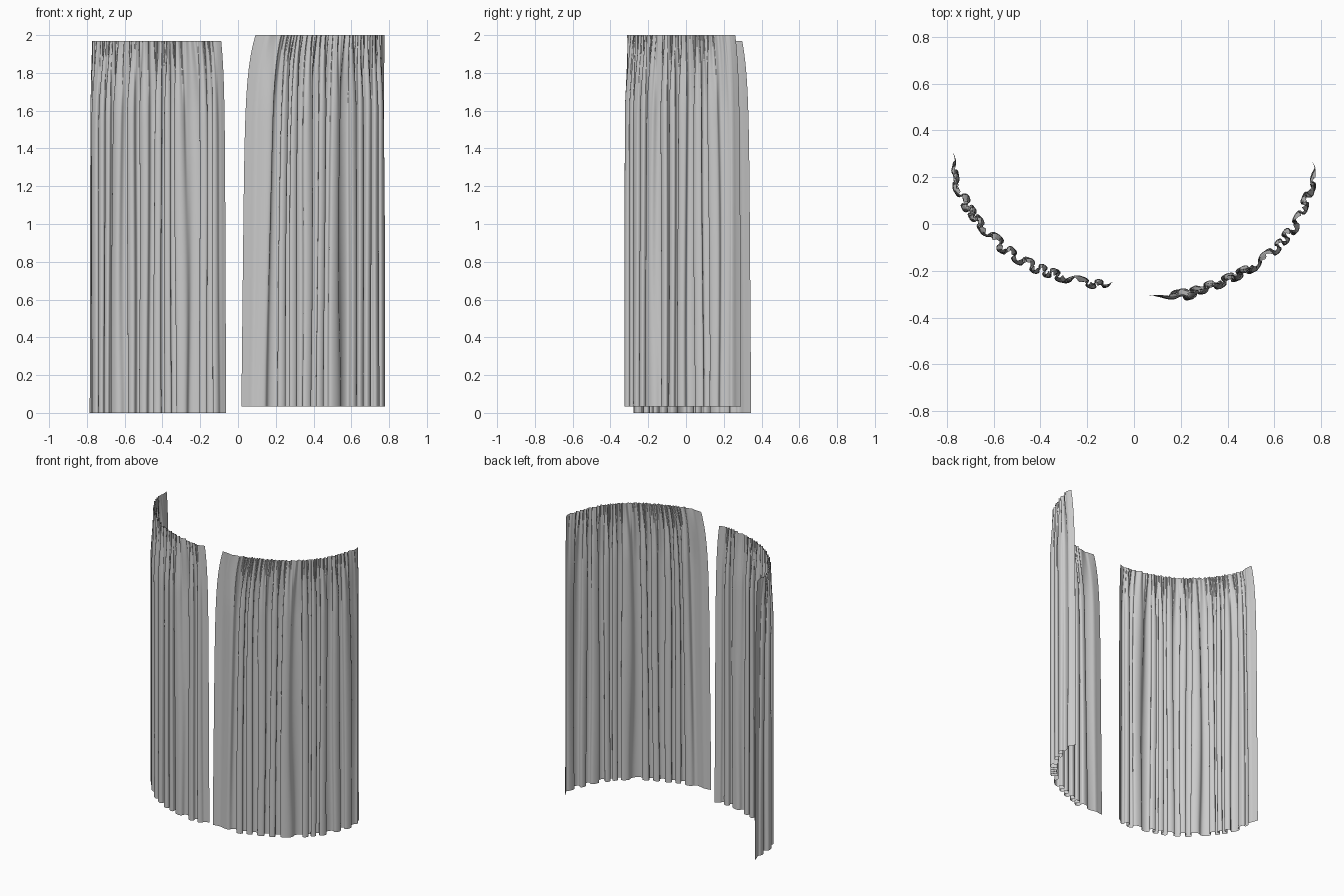
import bpy, math, random
from mathutils import Vector

if "Cube" in bpy.data.objects:
    bpy.data.objects.remove(bpy.data.objects["Cube"])

def smooth_path(pts, per=24):
    """Catmull-Rom curve through pts, resampled to even arc length lookup."""
    p = [Vector(q) for q in pts]
    p = [2 * p[0] - p[1]] + p + [2 * p[-1] - p[-2]]
    out = []
    for i in range(1, len(p) - 2):
        a, b, c, d = p[i - 1:i + 3]
        for k in range(per):
            t = k / per
            out.append(0.5 * (2 * b + (c - a) * t + (2 * a - 5 * b + 4 * c - d) * t * t
                              + (3 * b - a - 3 * c + d) * t ** 3))
    out.append(p[-2])
    lens = [0.0]
    for u, v in zip(out, out[1:]):
        lens.append(lens[-1] + (v - u).length)

    def at(s):
        s = min(max(s, 0), lens[-1])
        lo, hi = 0, len(lens) - 1
        while hi - lo > 1:
            m = (lo + hi) // 2
            if lens[m] <= s:
                lo = m
            else:
                hi = m
        f = (s - lens[lo]) / (lens[hi] - lens[lo])
        return out[lo].lerp(out[hi], f)
    return at, lens[-1]

def ramp(x):
    x = min(max(x, 0), 1)
    return x * x * (3 - 2 * x)

def curtain(name, pts, z0, z1, folds, flats, pulls, seed):
    """flats: flat hem length at each end; pulls: how far each end draws in at the top."""
    rnd = random.Random(seed)
    at, length = smooth_path(pts)
    ph = [rnd.uniform(0, 6.28) for _ in range(4)]
    heights = [rnd.uniform(0.75, 1.1) for _ in range(folds + 3)]
    cols, rows = folds * 36, 36
    verts, faces = [], []
    for r in range(rows + 1):
        d = (r / rows) ** 1.7                    # 0 at the header, 1 at the hem
        z = z1 + (z0 - z1) * d
        draw = 0.72 * math.exp(-d * 11) + 0.28 * (1 - d)
        gather = math.exp(-d * 7)                # fine gathers near the header
        big = 0.026 * (0.12 + 0.88 * ramp(d / 0.22 + 0.05))
        s0, s1 = pulls[0] * draw, length - pulls[1] * draw
        for c in range(cols + 1):
            u = c / cols
            s = s0 + (s1 - s0) * u
            fade = ramp(u * length / flats[0] - 0.25) * ramp((1 - u) * length / flats[1] - 0.25)
            # slightly irregular folds
            w = (u * folds + 0.22 * math.sin(u * 17 + ph[0]) + 0.15 * math.sin(u * 31 + ph[1])
                 + 0.06 * math.sin(d * 4 + u * 23 + ph[2]))
            a = w * 2 * math.pi
            k = max(w, 0)
            i = min(int(k), folds + 1)
            h = heights[i] + (heights[i + 1] - heights[i]) * ramp(k - int(k))
            off = fade * h * big * math.sin(a)
            off += fade * gather * (0.006 * math.sin(3 * a + ph[3])
                                    + 0.003 * math.sin(5 * a + 2 * math.sin(u * 40)))
            slide = -fade * big * 0.42 * math.sin(2 * a)   # rounded, bulging folds
            p = at(s)
            t = (at(s + 0.03) - at(s - 0.03)).normalized()
            q = p + t * slide + Vector((t.y, -t.x)) * off
            verts.append((q.x, q.y, z))
    n = cols + 1
    for r in range(rows):
        for c in range(cols):
            i = r * n + c
            faces.append((i, i + n, i + n + 1, i + 1))
    me = bpy.data.meshes.new(name)
    me.from_pydata(verts, [], faces)
    me.polygons.foreach_set("use_smooth", [True] * len(faces))
    ob = bpy.data.objects.new(name, me)
    bpy.context.collection.objects.link(ob)
    return ob

# left panel, hanging to the floor
curtain("left_curtain",
        [(-0.785, 0.345), (-0.765, 0.27), (-0.765, 0.19), (-0.725, 0.10), (-0.665, 0.01),
         (-0.59, -0.07), (-0.49, -0.15), (-0.37, -0.205), (-0.25, -0.24), (-0.13, -0.26),
         (-0.063, -0.232)],
        0.0, 1.97, 13, (0.12, 0.08), (0.05, 0.03), 3)

# right panel, hung slightly higher
curtain("right_curtain",
        [(0.018, -0.31), (0.10, -0.303), (0.19, -0.307), (0.30, -0.275), (0.41, -0.232),
         (0.51, -0.18), (0.60, -0.11), (0.67, -0.03), (0.715, 0.05), (0.745, 0.13),
         (0.775, 0.22), (0.748, 0.292)],
        0.035, 2.0, 13, (0.13, 0.09), (0.075, 0.035), 8)
